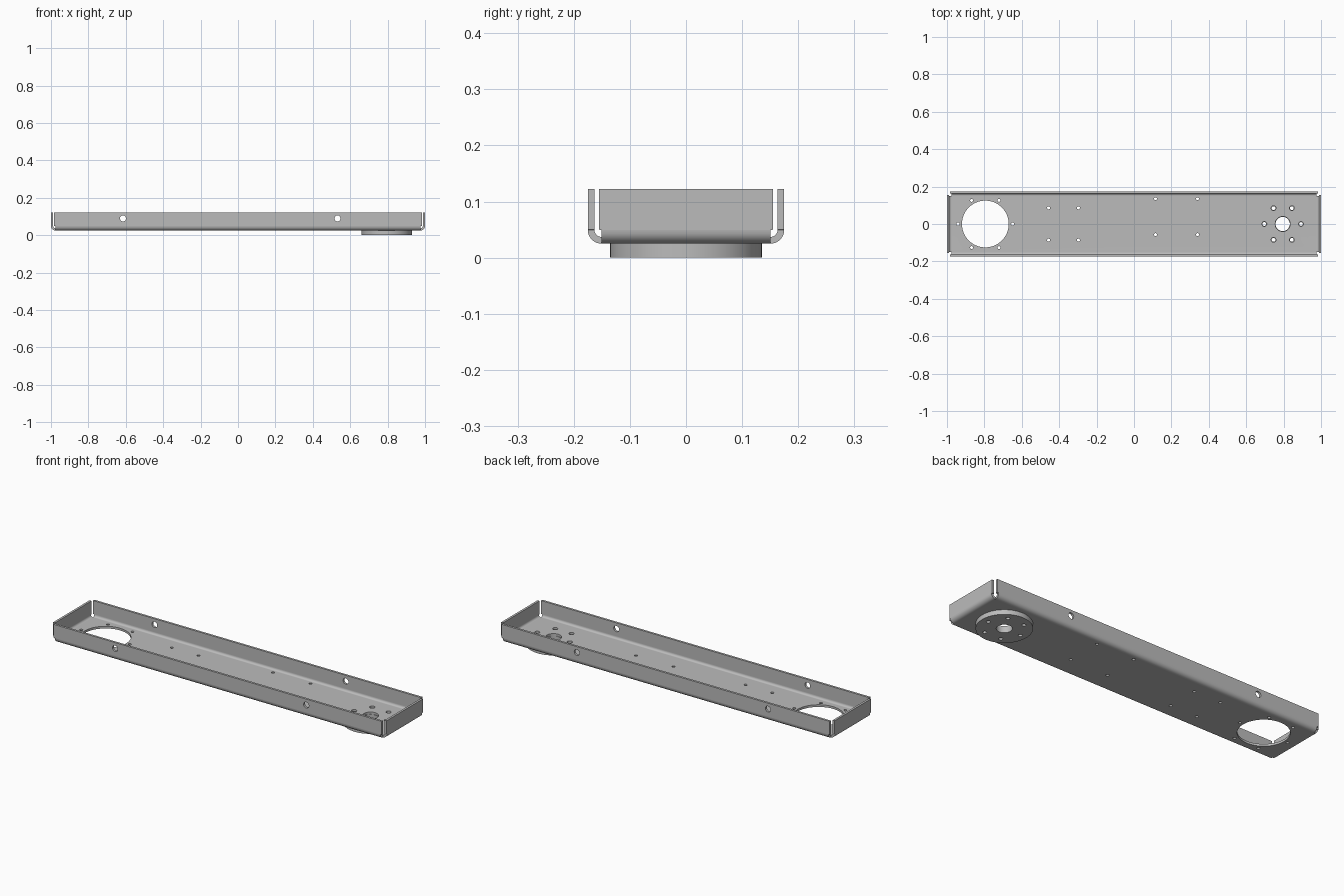
import bpy, bmesh
from math import pi, sin, cos, radians
from mathutils import Matrix, Vector

default = bpy.data.objects.get("Cube")
if default:
    bpy.data.objects.remove(default, do_unlink=True)

BASE, TOP = 0.025, 0.122      # underside of the floor, top of the lips
THICK, BEND = 0.012, 0.024    # sheet thickness, outer bend radius
HUB_X = 0.795

steel = bpy.data.materials.new("grey steel")
steel.use_nodes = True
steel.diffuse_color = (0.5, 0.5, 0.5, 1)
steel.node_tree.nodes["Principled BSDF"].inputs["Base Color"].default_value = (0.5, 0.5, 0.5, 1)


def make_object(name, bm):
    bmesh.ops.recalc_face_normals(bm, faces=bm.faces)
    mesh = bpy.data.meshes.new(name)
    bm.to_mesh(mesh)
    bm.free()
    mesh.materials.append(steel)
    obj = bpy.data.objects.new(name, mesh)
    bpy.context.collection.objects.link(obj)
    return obj


def activate(obj):
    bpy.ops.object.select_all(action='DESELECT')
    obj.select_set(True)
    bpy.context.view_layer.objects.active = obj


def add_cylinder(bm, centre, radius, depth, axis='Z', segments=32):
    turn = Matrix.Rotation(pi / 2, 4, 'X') if axis == 'Y' else Matrix()
    bmesh.ops.create_cone(bm, cap_ends=True, segments=segments, radius1=radius,
                          radius2=radius, depth=depth,
                          matrix=Matrix.Translation(centre) @ turn)


def cut(obj, holes):
    """Cut round holes, each given as (centre, radius, depth, axis)."""
    bm = bmesh.new()
    for centre, radius, depth, axis in holes:
        segments = 64 if radius > 0.03 else 24
        add_cylinder(bm, centre, radius, depth, axis, segments)
    cutter = make_object("hole_cutter", bm)
    cutter.hide_render = True
    mod = obj.modifiers.new("holes", 'BOOLEAN')
    mod.operation, mod.solver, mod.object = 'DIFFERENCE', 'EXACT', cutter
    activate(obj)
    bpy.ops.object.modifier_apply(modifier=mod.name)
    bpy.data.objects.remove(cutter, do_unlink=True)


def finish(obj):
    activate(obj)
    bpy.ops.object.shade_smooth_by_angle(angle=radians(30))
    mod = obj.modifiers.new("flat_shading", 'WEIGHTED_NORMAL')
    mod.keep_sharp = True


def ring(x, radius, hole_radius, depth=0.2):
    """Six holes on a bolt circle."""
    return [((x + radius * cos(k * pi / 3), radius * sin(k * pi / 3), BASE),
             hole_radius, depth, 'Z') for k in range(6)]


def folded_edge(outer, steps=6):
    """Section of a bend and lip: up the outside, then down the inside."""
    def side(radius):
        arc = [(outer - BEND + radius * sin(pi / 2 * k / steps),
                BASE + BEND - radius * cos(pi / 2 * k / steps)) for k in range(steps + 1)]
        u = arc[-1][0]
        return arc + [(u, BASE + BEND + 0.001), (u, TOP)]
    return side(BEND) + side(BEND - THICK)[::-1]


def sweep(section, half_length, flare, place, channel):
    """Extrude a section both ways; the lip is a little longer than the bend."""
    bm = bmesh.new()
    rows = []
    for sign in (-1, 1):
        rows.append([bm.verts.new(place(
            u, sign * (half_length + (flare if z > BASE + BEND + 0.0005 else 0)), z))
            for u, z in section])
    a, b = rows
    count = len(section)
    for i in range(count if channel else count - 1):
        j = (i + 1) % count
        bm.faces.new((a[i], a[j], b[j], b[i]))
    half = count // 2 if channel else count
    for row in rows:
        for start in range(0, count, half):
            for i in range(half // 2 - 1):
                p, q = start + i, start + half - 1 - i
                bm.faces.new((row[p], row[p + 1], row[q - 1], row[q]))
        if channel:
            bm.faces.new((row[0], row[half - 1], row[half], row[-1]))
    return bm


# Floor and both long sides, one folded channel
right = folded_edge(0.175)
channel = right + [(-u, z) for u, z in reversed(right)]
tray = make_object("channel_tray", sweep(
    channel, 1 - BEND, 0.008, lambda u, v, z: Vector((v, u, z)), True))

# Openings in the floor and the lips
holes = [((-HUB_X, 0, BASE), 0.125, 0.2, 'Z'), ((HUB_X, 0, BASE), 0.04, 0.2, 'Z')]
holes += ring(-HUB_X, 0.146, 0.008) + ring(HUB_X, 0.098, 0.013)
for xs, ys in (((-0.457, -0.297), (0.086, -0.086)), ((0.115, 0.34), (0.135, -0.057))):
    holes += [((x, y, BASE), 0.008, 0.2, 'Z') for x in xs for y in ys]
holes += [((x, 0, 0.09), 0.016, 0.6, 'Y') for x in (-0.615, 0.532)]
cut(tray, holes)
finish(tray)

# Folded end lips
for name, sign in (("left_end_lip", 1), ("right_end_lip", -1)):
    finish(make_object(name, sweep(
        folded_edge(1.0), 0.151, 0.004,
        lambda u, v, z: Vector((sign * u, v, z)), False)))

# Round mounting hub below the floor
bm = bmesh.new()
add_cylinder(bm, (HUB_X, 0, BASE / 2), 0.135, BASE, segments=64)
hub = make_object("mounting_hub", bm)
cut(hub, [((HUB_X, 0, BASE), 0.038, 0.2, 'Z')] + ring(HUB_X, 0.098, 0.010))
finish(hub)
